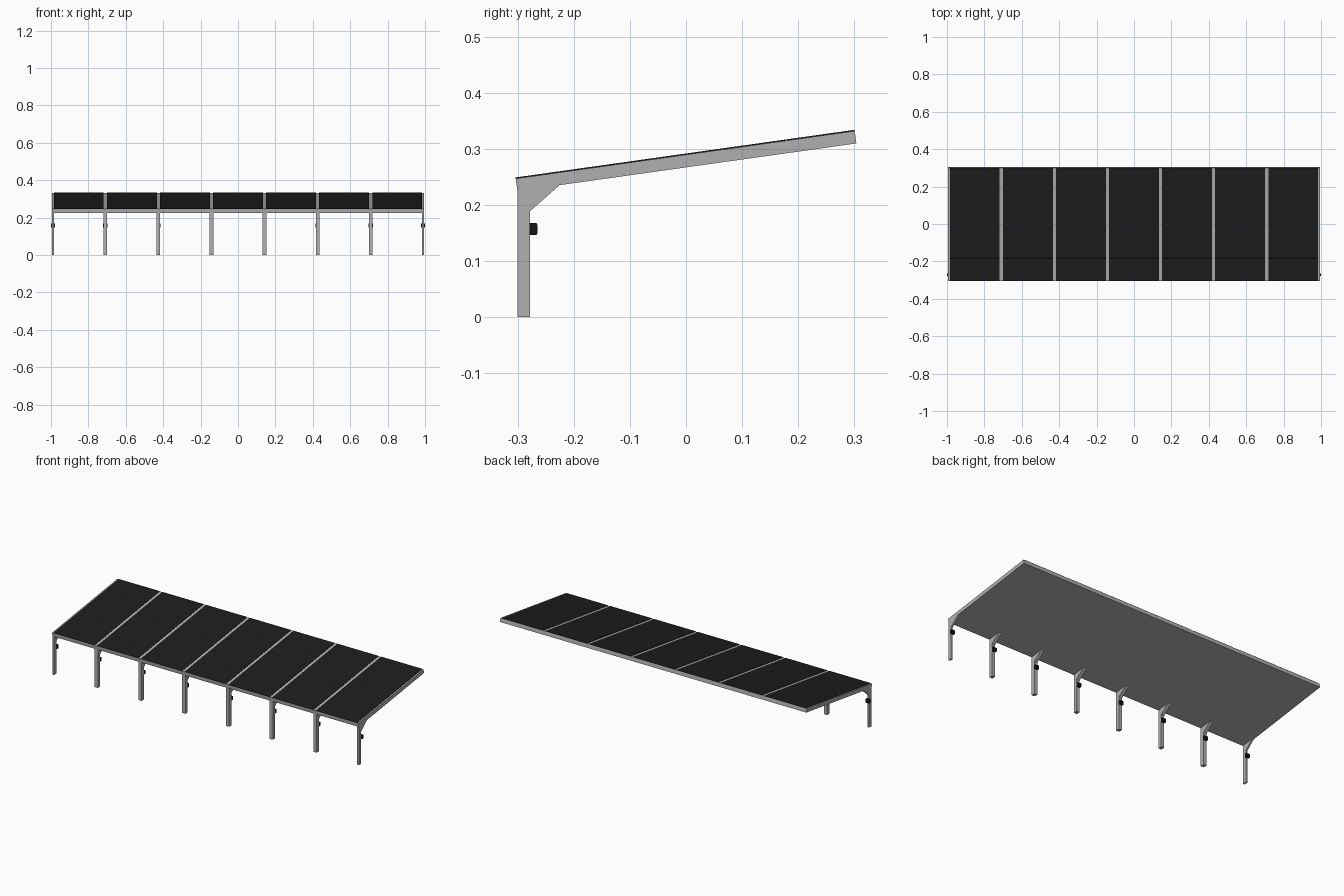
import bpy, bmesh, math

if "Cube" in bpy.data.objects:
    bpy.data.objects.remove(bpy.data.objects["Cube"])


def material(name, rgb):
    m = bpy.data.materials.new(name)
    m.diffuse_color = (*rgb, 1)
    m.use_nodes = True
    m.node_tree.nodes["Principled BSDF"].inputs["Base Color"].default_value = m.diffuse_color
    return m


STEEL = material("light grey steel", (0.44, 0.43, 0.45))
PANEL = material("solar black", (0.0125, 0.0125, 0.0125))
BLACK = material("box black", (0.008, 0.008, 0.008))


def extrude_x(name, profile, x0, x1, mat):
    """Solid made by sweeping a (y, z) profile from x0 to x1."""
    bm = bmesh.new()
    face = bm.faces.new([bm.verts.new((x0, y, z)) for y, z in profile])
    out = bmesh.ops.extrude_face_region(bm, geom=[face])
    for v in out["geom"]:
        if isinstance(v, bmesh.types.BMVert):
            v.co.x = x1
    bmesh.ops.recalc_face_normals(bm, faces=bm.faces)
    mesh = bpy.data.meshes.new(name)
    bm.to_mesh(mesh)
    bm.free()
    mesh.materials.append(mat)
    obj = bpy.data.objects.new(name, mesh)
    bpy.context.collection.objects.link(obj)
    return obj


TILT = math.radians(8)
C, S = math.cos(TILT), math.sin(TILT)


def slope(u, w):
    """Point on the tilted roof: u along the slope, w above its centre line."""
    return (u * C - w * S, 0.279 + u * S + w * C)


def slope_rect(u0, u1, w0, w1):
    return [slope(u0, w0), slope(u1, w0), slope(u1, w1), slope(u0, w1)]


BAYS, ROWS = 7, 5
HALF = 0.9935
BAY = 2 * HALF / BAYS
LEN, THICK = 0.305, 0.012
POST = 0.01

# Sloping roof deck
extrude_x("roof_deck", slope_rect(-LEN, LEN, -THICK, THICK - 0.0015), -HALF, HALF, STEEL)

# Solar panels, five rows in each bay
row = 2 * LEN / ROWS
for b in range(BAYS):
    x = -HALF + b * BAY
    for r in range(ROWS):
        u = -LEN + r * row
        extrude_x(f"solar_panel_{b}_{r}",
                  slope_rect(u, u + row - 0.0003, THICK - 0.0015, THICK + 0.0005),
                  x + 0.0085, x + BAY - 0.0085, PANEL)

# Posts, braces and charger boxes at each bay line
for i in range(BAYS + 1):
    x = -HALF + i * BAY
    x0, x1 = max(x - POST, -HALF), min(x + POST, HALF)
    extrude_x(f"post_{i}", [(-0.3, 0), (-0.278, 0), (-0.278, 0.232), (-0.3, 0.232)],
              x0, x1, STEEL)
    extrude_x(f"brace_{i}", [(-0.279, 0.188), (-0.226, 0.2345), (-0.226, 0.238), (-0.279, 0.231)],
              x0, x1, STEEL)
    xc = max(-0.989, min(0.989, x))
    extrude_x(f"charger_box_{i}",
              [(-0.279, 0.146), (-0.267, 0.146), (-0.265, 0.149),
               (-0.265, 0.165), (-0.267, 0.168), (-0.279, 0.168)],
              xc - 0.011, xc + 0.011, BLACK)
